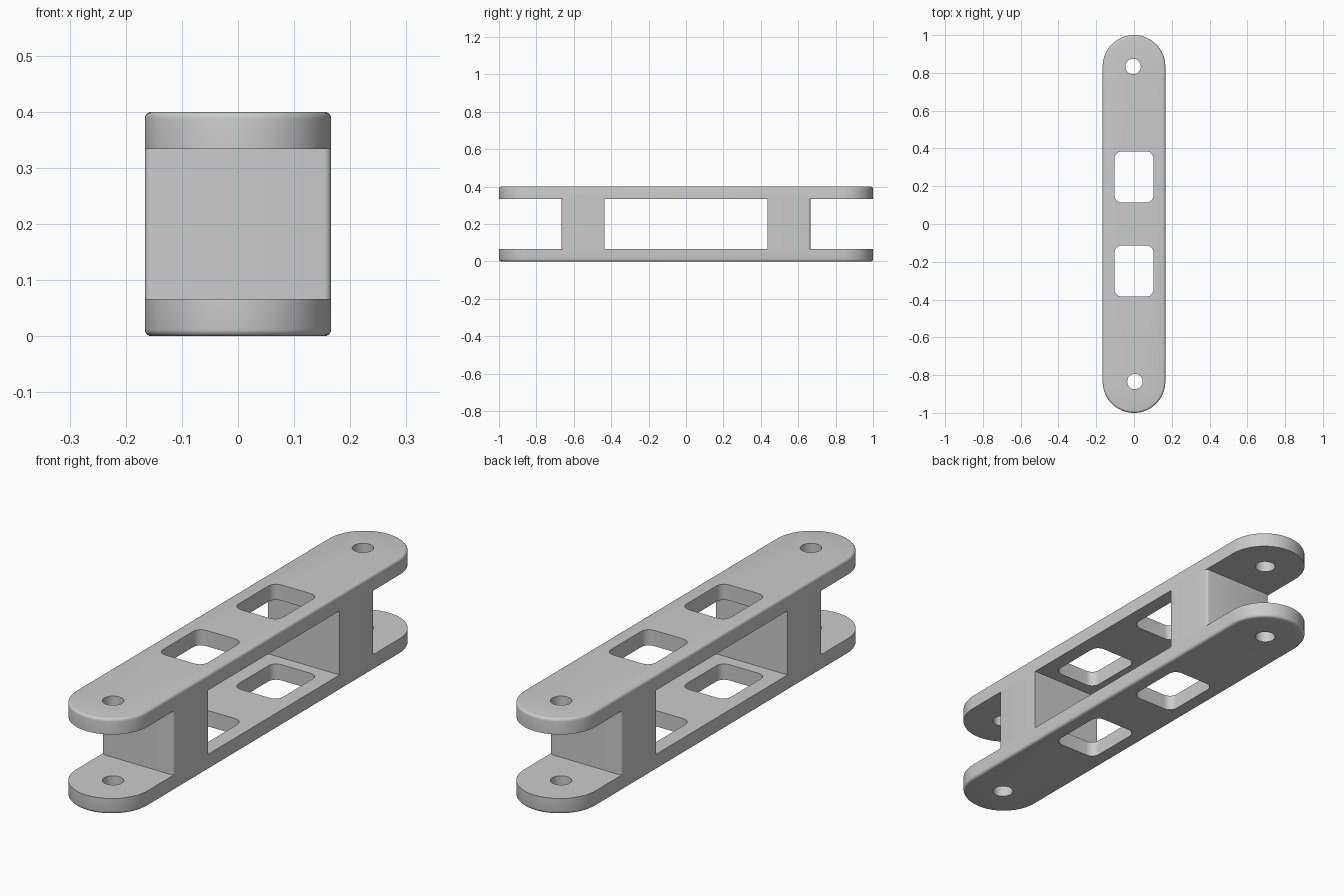
import bpy, bmesh, math

old = bpy.data.objects.get("Cube")
if old:
    bpy.data.objects.remove(old, do_unlink=True)

HALF_W, HALF_L, HEIGHT, PLATE = 0.166, 1.0, 0.4, 0.066
ROUND = 0.012

grey = bpy.data.materials.new("plain grey")
grey.use_nodes = True
grey.diffuse_color = (0.6, 0.6, 0.6, 1)
grey.node_tree.nodes["Principled BSDF"].inputs["Base Color"].default_value = (0.6, 0.6, 0.6, 1)


def prism(name, center, hx, hy, r, z0, z1, steps=8, round_edge=None):
    """Upright prism with a rounded rectangle outline; round_edge picks edges to fillet."""
    bm = bmesh.new()
    outline = []
    for corner, (sx, sy) in enumerate([(1, 1), (-1, 1), (-1, -1), (1, -1)]):
        for i in range(steps + 1):
            a = math.pi / 2 * (corner + i / steps)
            outline.append(bm.verts.new((center[0] + sx * (hx - r) + r * math.cos(a),
                                         center[1] + sy * (hy - r) + r * math.sin(a), z0)))
    bmesh.ops.remove_doubles(bm, verts=outline, dist=1e-5)
    base = bm.faces.new(bm.verts[:])
    res = bmesh.ops.extrude_face_region(bm, geom=[base])
    top = [v for v in res["geom"] if isinstance(v, bmesh.types.BMVert)]
    bmesh.ops.translate(bm, verts=top, vec=(0, 0, z1 - z0))
    # extruding can drop the base face, so close both ends
    bmesh.ops.holes_fill(bm, edges=[e for e in bm.edges if e.is_boundary], sides=0)
    bmesh.ops.recalc_face_normals(bm, faces=bm.faces[:])
    if round_edge:
        edges = [e for e in bm.edges if all(round_edge(v.co) for v in e.verts)]
        bmesh.ops.bevel(bm, geom=edges, offset=ROUND, offset_type='OFFSET',
                        segments=4, profile=0.5, affect='EDGES')
    mesh = bpy.data.meshes.new(name)
    bm.to_mesh(mesh)
    bm.free()
    mesh.materials.append(grey)
    obj = bpy.data.objects.new(name, mesh)
    bpy.context.collection.objects.link(obj)
    return obj


def activate(obj):
    bpy.ops.object.select_all(action='DESELECT')
    obj.select_set(True)
    bpy.context.view_layer.objects.active = obj


def cut(obj, cutter):
    cutter.hide_render = True
    mod = obj.modifiers.new("cut", 'BOOLEAN')
    mod.operation, mod.solver, mod.object = 'DIFFERENCE', 'EXACT', cutter
    activate(obj)
    bpy.ops.object.modifier_apply(modifier=mod.name)
    bpy.data.objects.remove(cutter, do_unlink=True)


def smooth(obj):
    activate(obj)
    bpy.ops.object.shade_smooth_by_angle(angle=math.radians(35))


# Two plates with round ends, a rounded outer rim, pin holes and windows
for name, z0, rim in (("lower_plate", 0, 0), ("upper_plate", HEIGHT - PLATE, HEIGHT)):
    plate = prism(name, (0, 0), HALF_W, HALF_L, HALF_W, z0, z0 + PLATE, steps=16,
                  round_edge=lambda co: abs(co.z - rim) < 1e-4)
    for s in (-1, 1):
        low, high = z0 - 0.1, z0 + PLATE + 0.1
        cut(plate, prism("pin_cutter", (-0.005 * s, 0.834 * s), 0.041, 0.041, 0.041, low, high))
        cut(plate, prism("window_cutter", (0, 0.249 * s), 0.103, 0.135, 0.036, low, high))
    smooth(plate)

# Two spacer blocks between the plates, upright outer edges rounded
for name, s in (("front_spacer", -1), ("back_spacer", 1)):
    block = prism(name, (0, 0.55 * s), HALF_W, 0.115, 0, PLATE, HEIGHT - PLATE, steps=1)
    bm = bmesh.new()
    bm.from_mesh(block.data)
    edges = [e for e in bm.edges
             if abs(e.verts[0].co.z - e.verts[1].co.z) > 0.1 and e.verts[0].co.y * s > 0.6]
    bmesh.ops.bevel(bm, geom=edges, offset=ROUND, segments=4, profile=0.5, affect='EDGES')
    bm.to_mesh(block.data)
    bm.free()
    smooth(block)
